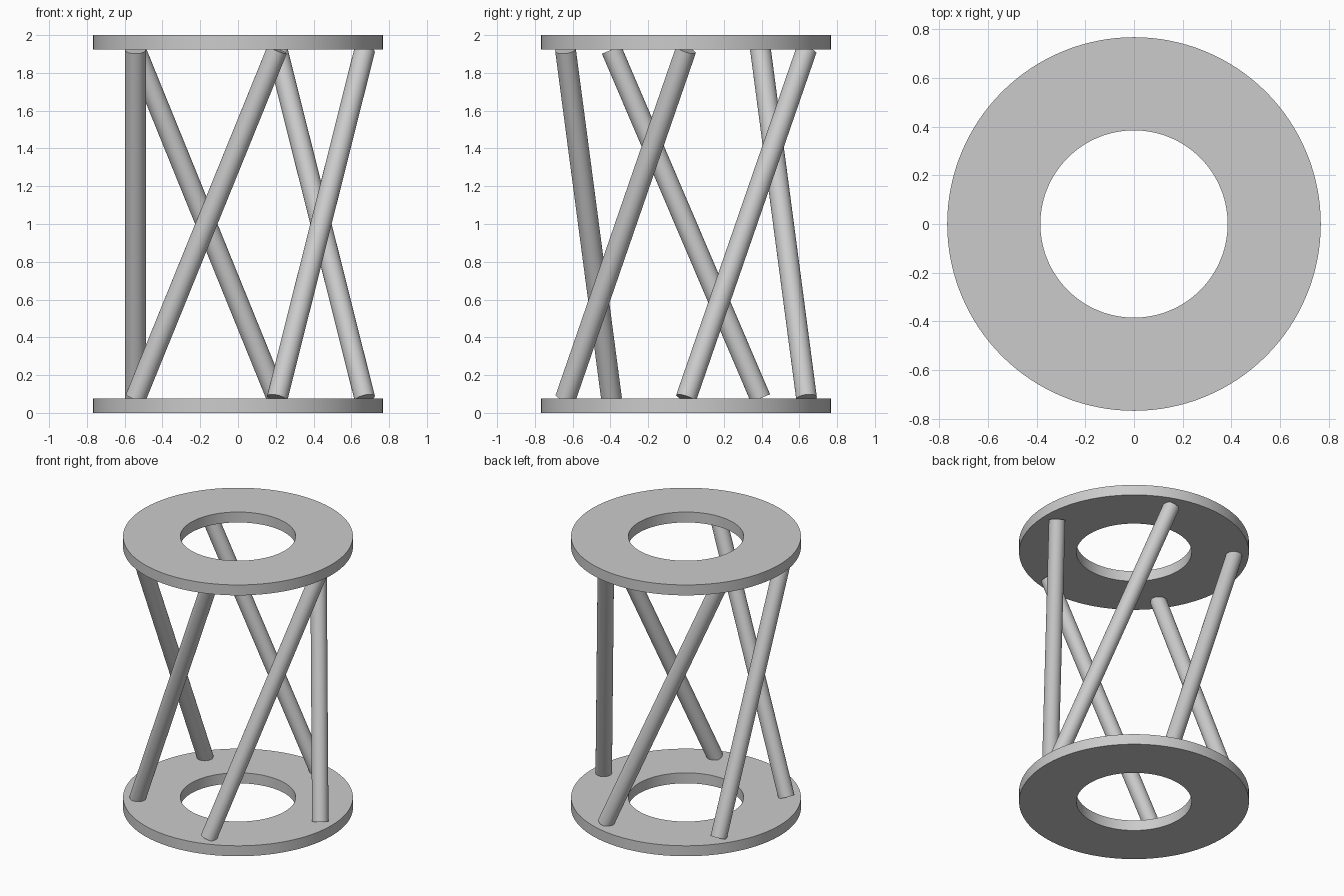
import bpy, bmesh
from math import cos, sin, pi, radians
from mathutils import Vector, Matrix

HEIGHT, THICK = 2.0, 0.077
OUTER, INNER = 0.768, 0.385
STRUT_CIRCLE, STRUT_RADIUS, STRUTS = 0.671, 0.055, 5

cube = bpy.data.objects.get("Cube")
if cube:
    bpy.data.objects.remove(cube, do_unlink=True)

# Plain grey material
grey = bpy.data.materials.new("light_grey")
grey.use_nodes = True
colour = (0.6, 0.6, 0.6, 1)
grey.diffuse_color = colour
grey.node_tree.nodes["Principled BSDF"].inputs["Base Color"].default_value = colour


def finish(bm, name):
    bmesh.ops.recalc_face_normals(bm, faces=bm.faces[:])
    mesh = bpy.data.meshes.new(name)
    bm.to_mesh(mesh)
    bm.free()
    mesh.materials.append(grey)
    obj = bpy.data.objects.new(name, mesh)
    bpy.context.collection.objects.link(obj)
    bpy.ops.object.select_all(action="DESELECT")
    obj.select_set(True)
    bpy.context.view_layer.objects.active = obj
    bpy.ops.object.shade_smooth_by_angle(angle=radians(30))
    return obj


def ring_plate(name, base):
    """Flat washer: a rectangular section spun around z."""
    bm = bmesh.new()
    top = base + THICK
    corners = [(INNER, base), (OUTER, base), (OUTER, top), (INNER, top)]
    verts = [bm.verts.new((r, 0, z)) for r, z in corners]
    edges = [bm.edges.new((verts[i], verts[(i + 1) % 4])) for i in range(4)]
    bmesh.ops.spin(bm, geom=verts + edges, cent=(0, 0, 0), axis=(0, 0, 1),
                   angle=2 * pi, steps=128)
    bmesh.ops.remove_doubles(bm, verts=bm.verts[:], dist=0.0001)
    return finish(bm, name)


def strut(name, start, end):
    """Round rod with square-cut ends between two points."""
    axis = end - start
    place = (Matrix.Translation((start + end) / 2)
             @ axis.to_track_quat("Z", "Y").to_matrix().to_4x4())
    bm = bmesh.new()
    bmesh.ops.create_cone(bm, cap_ends=True, segments=48, radius1=STRUT_RADIUS,
                          radius2=STRUT_RADIUS, depth=axis.length, matrix=place)
    return finish(bm, name)


def anchor(index, z):
    a = 2 * pi * index / STRUTS
    return Vector((STRUT_CIRCLE * cos(a), STRUT_CIRCLE * sin(a), z))


# Two end plates
ring_plate("bottom_ring", 0)
ring_plate("top_ring", HEIGHT - THICK)

# Slanted struts, each reaching one anchor further round at the top
for i in range(STRUTS):
    strut(f"strut_{i + 1}", anchor(i, THICK), anchor(i + 1, HEIGHT - THICK))
